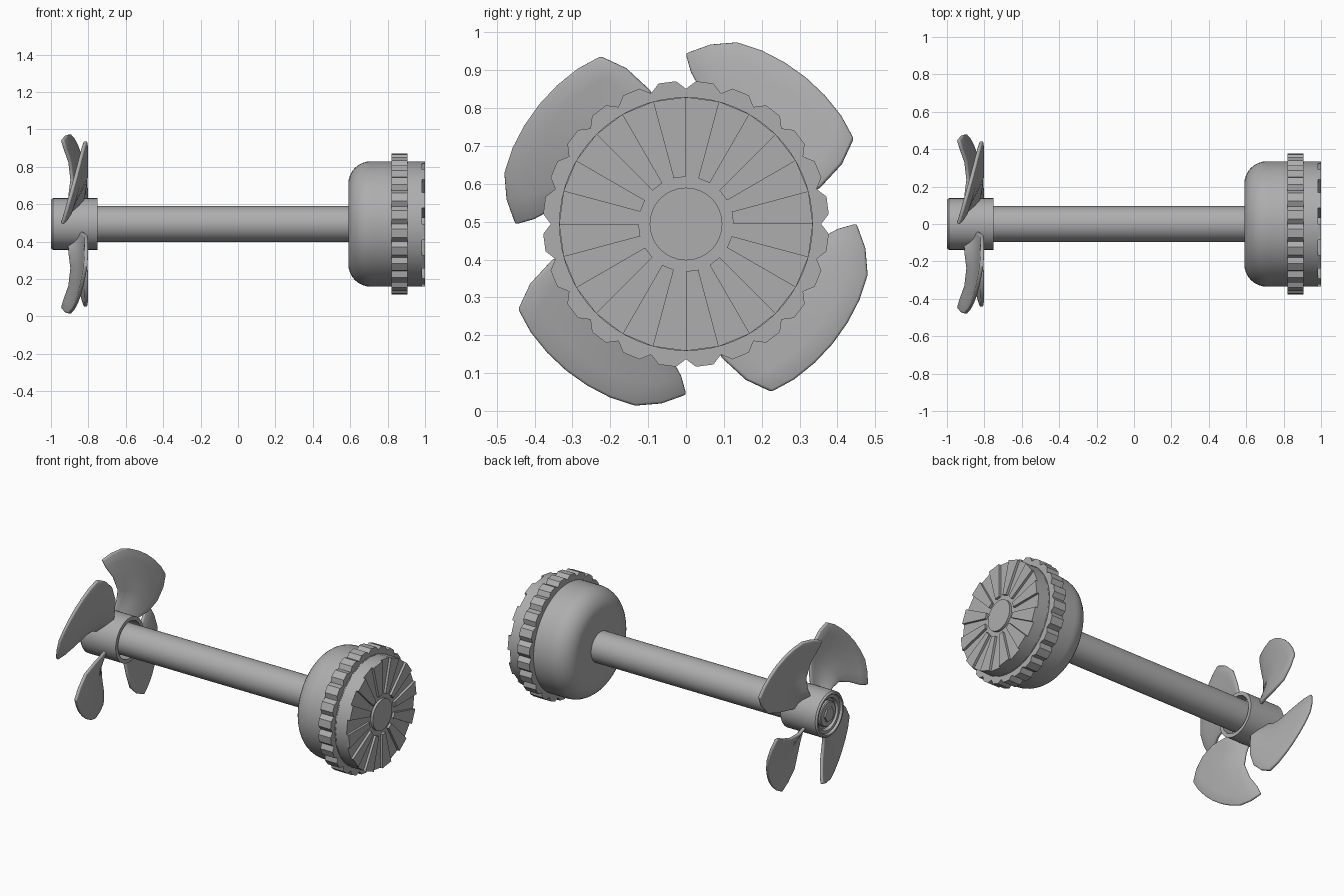
import bpy, bmesh, math

if "Cube" in bpy.data.objects:
    bpy.data.objects.remove(bpy.data.objects["Cube"])

AXIS_Z = 0.494

grey = bpy.data.materials.new("plain_grey")
grey.use_nodes = True
grey.diffuse_color = (0.42, 0.42, 0.42, 1)
grey.node_tree.nodes["Principled BSDF"].inputs["Base Color"].default_value = (0.42, 0.42, 0.42, 1)


def polar(x, r, degrees):
    a = math.radians(degrees)
    return (x, r * math.cos(a), AXIS_Z + r * math.sin(a))


def finish(name, bm, smooth=30):
    bmesh.ops.recalc_face_normals(bm, faces=bm.faces)
    mesh = bpy.data.meshes.new(name)
    bm.to_mesh(mesh)
    bm.free()
    mesh.materials.append(grey)
    obj = bpy.data.objects.new(name, mesh)
    bpy.context.collection.objects.link(obj)
    bpy.ops.object.select_all(action="DESELECT")
    obj.select_set(True)
    bpy.context.view_layer.objects.active = obj
    if smooth:
        bpy.ops.object.shade_smooth_by_angle(angle=math.radians(smooth))
    return obj


def lathe(profile, segments):
    """Turn (x, radius) points around the long axis and close both ends."""
    bm = bmesh.new()
    rings = [[bm.verts.new(polar(x, r, 360 * i / segments)) for i in range(segments)]
             for x, r in profile]
    for a, b in zip(rings, rings[1:]):
        for i in range(segments):
            j = (i + 1) % segments
            bm.faces.new((a[i], a[j], b[j], b[i]))
    bm.faces.new(rings[0])
    bm.faces.new(rings[-1])
    return bm


# Shaft and rounded housing
finish("shaft", lathe([(-0.9, 0.095), (0.62, 0.095)], 48))
corner = [(0.71 - 0.12 * math.cos(t * math.pi / 16), 0.215 + 0.12 * math.sin(t * math.pi / 16))
          for t in range(9)]
finish("housing", lathe(corner + [(0.91, 0.335)], 64))

# Hub: stepped recess on the outer end, open collar around the shaft
finish("hub", lathe([(-0.965, 0.075), (-0.965, 0.092), (-0.985, 0.098), (-0.985, 0.115),
                     (-1.0, 0.12), (-1.0, 0.13), (-0.99, 0.138), (-0.75, 0.138),
                     (-0.75, 0.115), (-0.82, 0.115), (-0.82, 0.09)], 48))
finish("hub_boss", lathe([(-0.96, 0.078), (-0.98, 0.078), (-0.985, 0.072)], 32))
finish("hub_nut", lathe([(-0.96, 0.045), (-0.995, 0.045)], 6), 0)

# Toothed grip ring
bm = bmesh.new()
outline = []
for tooth in range(24):
    for step, r in ((0, 0.357), (4, 0.378), (11, 0.378)):
        outline.append(bm.verts.new(polar(0.82, r, 15 * tooth + step)))
base = bm.faces.new(outline)
top = bmesh.ops.extrude_face_region(bm, geom=[base], use_keep_orig=True)
bmesh.ops.translate(bm, vec=(0.085, 0, 0),
                    verts=[v for v in top["geom"] if isinstance(v, bmesh.types.BMVert)])
finish("grip_ring", bm, 0)

# End cap with raised wedges and a centre disc
finish("end_cap", lathe([(0.9, 0.335), (0.985, 0.335)], 24), 20)
finish("centre_disc", lathe([(0.98, 0.096), (1.0, 0.096)], 32))
bm = bmesh.new()
for k in range(12):
    corners = [(0.125, 0), (0.335, 0), (0.335, 15), (0.125, 15)]
    low, high = ([bm.verts.new(polar(x, r, 30 * k + a)) for r, a in corners]
                 for x in (0.984, 1.0))
    bm.faces.new(low)
    bm.faces.new(high)
    for i in range(4):
        j = (i + 1) % 4
        bm.faces.new((low[i], low[j], high[j], high[i]))
finish("cap_wedges", bm, 0)


# Propeller blades: sections (radius fraction, lead angle, trail angle, lead x, trail x)
SECTIONS = [(0.0, 62, 20, -0.905, -0.835), (0.2, 64, 15, -0.90, -0.82),
            (0.4, 70, 13, -0.89, -0.81), (0.65, 81, 15, -0.90, -0.81),
            (0.85, 88, 21, -0.925, -0.81), (1.0, 90, 27, -0.94, -0.815)]
TIP = [0.45, 0.478, 0.498, 0.5, 0.5, 0.5, 0.5, 0.5, 0.497]
ROOT = 0.12


def blade(name, turn):
    bm = bmesh.new()
    rows = []
    for s, lead, trail, x0, x1 in SECTIONS:
        row = []
        for i, tip in enumerate(TIP):
            t = i / (len(TIP) - 1)
            camber = 0.012 * math.sin(math.pi * t)
            row.append(bm.verts.new(polar(x0 + (x1 - x0) * t + camber,
                                          ROOT + (tip - ROOT) * s,
                                          lead + (trail - lead) * t + turn)))
        rows.append(row)
    for a, b in zip(rows, rows[1:]):
        for i in range(len(TIP) - 1):
            bm.faces.new((a[i], a[i + 1], b[i + 1], b[i]))
    obj = finish(name, bm, 40)
    thick = obj.modifiers.new("thickness", "SOLIDIFY")
    thick.thickness = 0.02
    thick.offset = 0
    edge = obj.modifiers.new("soft_edge", "BEVEL")
    edge.width = 0.007
    edge.segments = 2
    edge.limit_method = "ANGLE"
    edge.angle_limit = math.radians(50)


for k in range(4):
    blade(f"blade_{k + 1}", 90 * k)
